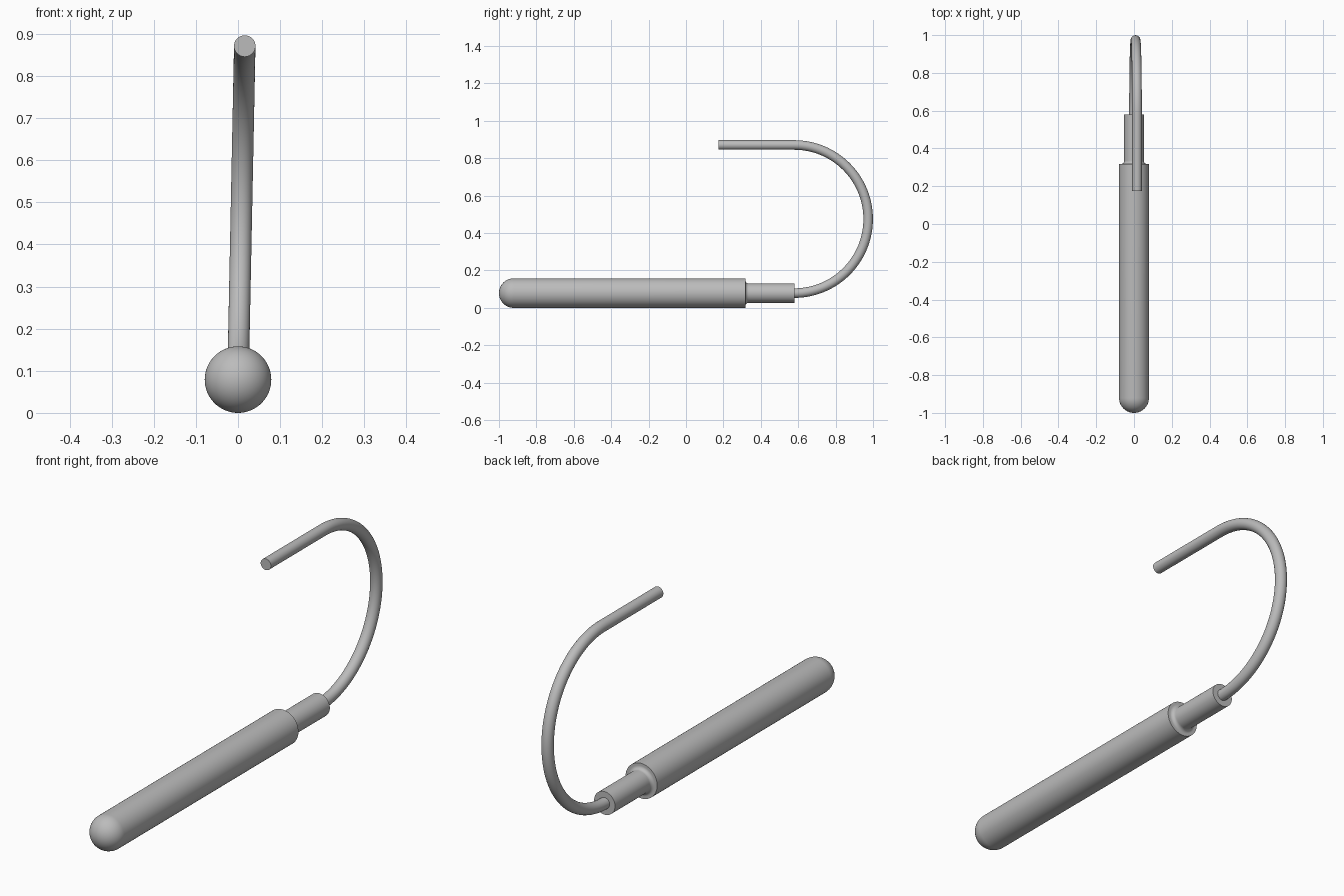
import bpy, bmesh, math
from mathutils import Matrix, Vector

cube = bpy.data.objects.get("Cube")
if cube:
    bpy.data.objects.remove(cube, do_unlink=True)

metal = bpy.data.materials.new("satin grey")
metal.use_nodes = True
GREY = (0.5, 0.5, 0.5, 1)
metal.diffuse_color = GREY
metal.node_tree.nodes["Principled BSDF"].inputs["Base Color"].default_value = GREY

R = 0.079            # handle radius, also its axis height
COLLAR = 0.052
ROD = 0.0255


def finish(obj):
    bpy.context.collection.objects.link(obj)
    obj.data.materials.append(metal)
    bpy.ops.object.select_all(action='DESELECT')
    bpy.context.view_layer.objects.active = obj
    obj.select_set(True)
    bpy.ops.object.shade_smooth_by_angle(angle=math.radians(35))


def lathe(name, profile, sides=64):
    """Spin (radius, y) points around the handle axis."""
    bm = bmesh.new()
    verts = [bm.verts.new((r, y, R)) for r, y in profile]
    edges = [bm.edges.new(pair) for pair in zip(verts, verts[1:])]
    bmesh.ops.spin(bm, geom=verts + edges, cent=(0, 0, R), axis=(0, 1, 0),
                   angle=math.tau, steps=sides)
    bmesh.ops.remove_doubles(bm, verts=bm.verts, dist=1e-5)
    bmesh.ops.recalc_face_normals(bm, faces=bm.faces)
    mesh = bpy.data.meshes.new(name)
    bm.to_mesh(mesh)
    bm.free()
    finish(bpy.data.objects.new(name, mesh))


def arc(cr, cy, rad, start, end, n):
    angles = [math.radians(start + (end - start) * i / n) for i in range(n + 1)]
    return [(cr + rad * math.cos(a), cy + rad * math.sin(a)) for a in angles]


# Round-ended handle, with a small fillet running into the collar
dome = arc(0, -1 + R, R, -90, 0, 16)
fillet = arc(COLLAR + 0.016, 0.334, 0.016, 270, 180, 8)
lathe("handle", dome + [(R, 0.318)] + fillet + [(COLLAR, 0.34), (0, 0.34)])

# Collar holding the rod
lathe("collar", [(0, 0.33), (COLLAR, 0.33), (COLLAR, 0.58), (0, 0.58)])

# Bent rod: half circle then a straight end, leaning slightly to one side
BEND = 0.396
path = [(0.54, R)]
path += [(0.578 + y, R + BEND + z) for y, z in arc(0, 0, BEND, -90, 90, 64)]
path += [(0.175, R + 2 * BEND)]
points = [Vector((0.016 * (z - R) / (2 * BEND), y, z)) for y, z in path]

bm = bmesh.new()
rings = []
for i, p in enumerate(points):
    along = (points[min(i + 1, len(points) - 1)] - points[max(i - 1, 0)]).normalized()
    if i in (0, 1):
        along = Vector((0, 1, 0))
    elif i >= len(points) - 2:
        along = Vector((0, -1, 0))
    side = Vector((1, 0, 0))
    side = (side - along * side.dot(along)).normalized()
    up = along.cross(side)
    rings.append([bm.verts.new(p + ROD * (side * math.cos(a) + up * math.sin(a)))
                  for a in (math.tau * k / 32 for k in range(32))])
for a, b in zip(rings, rings[1:]):
    for k in range(32):
        j = (k + 1) % 32
        bm.faces.new((a[k], a[j], b[j], b[k]))
bm.faces.new(rings[0])
bm.faces.new(rings[-1])
bmesh.ops.recalc_face_normals(bm, faces=bm.faces)
mesh = bpy.data.meshes.new("hook_rod")
bm.to_mesh(mesh)
bm.free()
finish(bpy.data.objects.new("hook_rod", mesh))
